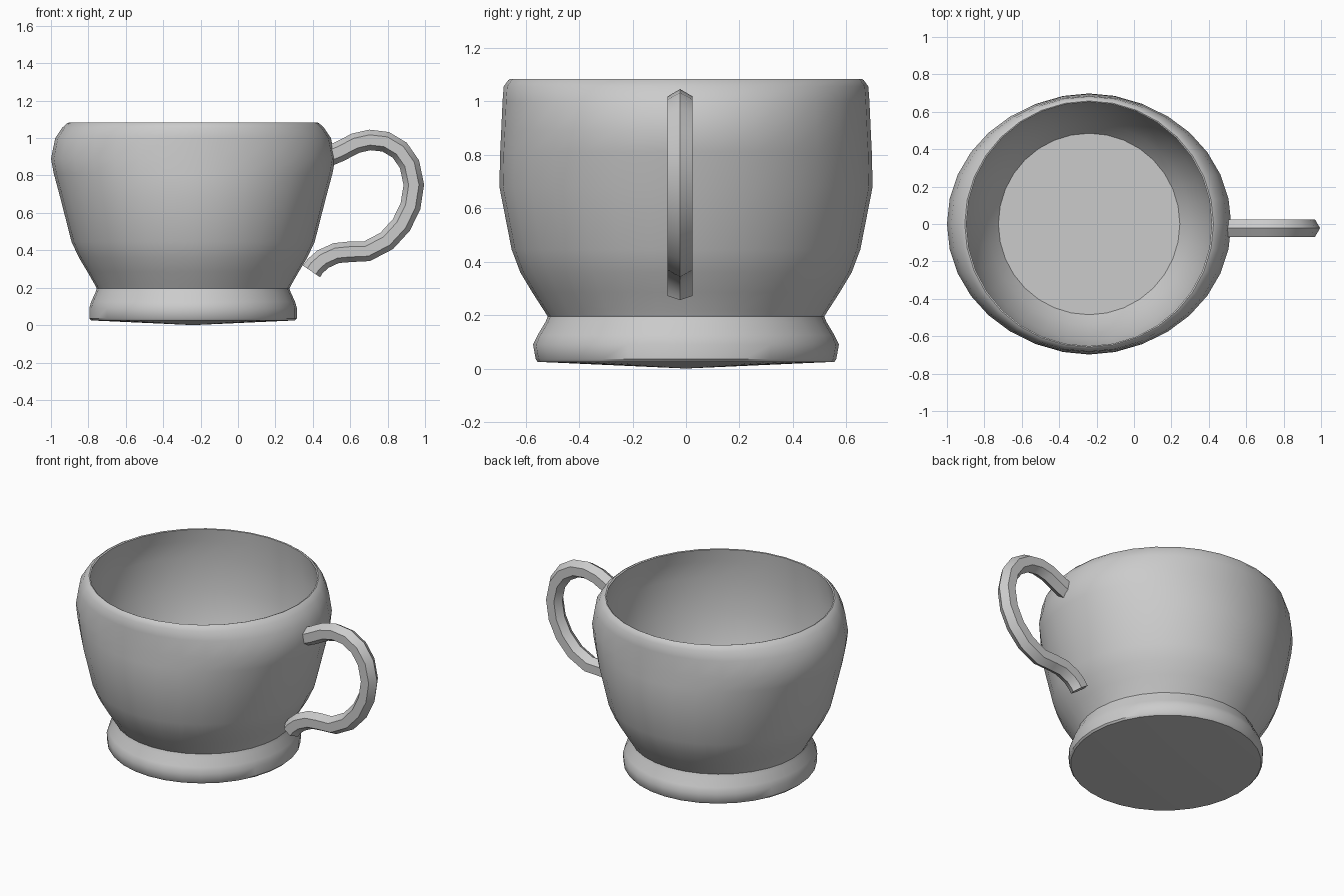
import bpy, bmesh, math
from mathutils import Vector

if "Cube" in bpy.data.objects:
    bpy.data.objects.remove(bpy.data.objects["Cube"])

CX, SEG = -0.24, 32


def finish(bm, name, angle):
    bmesh.ops.recalc_face_normals(bm, faces=bm.faces)
    mesh = bpy.data.meshes.new(name)
    bm.to_mesh(mesh)
    bm.free()
    ob = bpy.data.objects.new(name, mesh)
    bpy.context.collection.objects.link(ob)
    bpy.ops.object.select_all(action='DESELECT')
    ob.select_set(True)
    bpy.context.view_layer.objects.active = ob
    bpy.ops.object.shade_smooth_by_angle(angle=math.radians(angle))
    return ob


def bridge(bm, rings):
    for a, b in zip(rings, rings[1:]):
        n = len(a)
        for i in range(n):
            j = (i + 1) % n
            bm.faces.new((a[i], a[j], b[j], b[i]))


# Cup: elliptical rings (x radius, y radius, z), up the outside and down the inside
profile = [
    (0.545, 0.555, 0.025), (0.555, 0.562, 0.035), (0.555, 0.572, 0.09),
    (0.545, 0.555, 0.125), (0.522, 0.525, 0.175), (0.515, 0.517, 0.195),
    (0.525, 0.53, 0.215), (0.565, 0.575, 0.285), (0.61, 0.62, 0.36),
    (0.65, 0.652, 0.445), (0.71, 0.698, 0.68), (0.745, 0.695, 0.81),
    (0.76, 0.691, 0.89), (0.737, 0.686, 1.0), (0.70, 0.682, 1.055),
    (0.675, 0.665, 1.078), (0.665, 0.658, 1.083),
    (0.656, 0.652, 1.08), (0.68, 0.66, 1.0), (0.70, 0.665, 0.89),
    (0.675, 0.668, 0.68), (0.62, 0.62, 0.445), (0.54, 0.54, 0.285),
    (0.485, 0.485, 0.215),
]
bm = bmesh.new()
rings = []
for rx, ry, z in profile:
    rings.append([bm.verts.new((CX + rx * math.cos(2 * math.pi * i / SEG),
                                ry * math.sin(2 * math.pi * i / SEG), z))
                  for i in range(SEG)])
bridge(bm, rings)
bm.faces.new(rings[-1])                      # inner floor
tip = bm.verts.new((CX, 0, 0))               # slightly convex underside
for i in range(SEG):
    bm.faces.new((rings[0][i], tip, rings[0][(i + 1) % SEG]))
finish(bm, "cup_body", 40)

# Handle: hexagonal section swept along a path in the x-z plane
path = [(0.48, 0.902), (0.54, 0.927), (0.63, 0.973), (0.705, 0.99), (0.79, 0.98),
        (0.865, 0.935), (0.917, 0.86), (0.94, 0.75), (0.922, 0.635),
        (0.873, 0.535), (0.795, 0.45), (0.69, 0.395), (0.60, 0.392),
        (0.525, 0.385), (0.455, 0.353), (0.412, 0.315), (0.393, 0.287)]
pts = [Vector((x, -0.022, z)) for x, z in path]
bm = bmesh.new()
rings = []
for k, p in enumerate(pts):
    t = (pts[min(k + 1, len(pts) - 1)] - pts[max(k - 1, 0)]).normalized()
    n = Vector((-t.z, 0, t.x))
    ring = []
    for i in range(6):
        a = math.pi * i / 3
        ring.append(bm.verts.new(p + n * 0.055 * math.cos(a)
                                 + Vector((0, 0.054 * math.sin(a), 0))))
    rings.append(ring)
bridge(bm, rings)
bm.faces.new(rings[0])
bm.faces.new(rings[-1])
finish(bm, "handle", 35)
